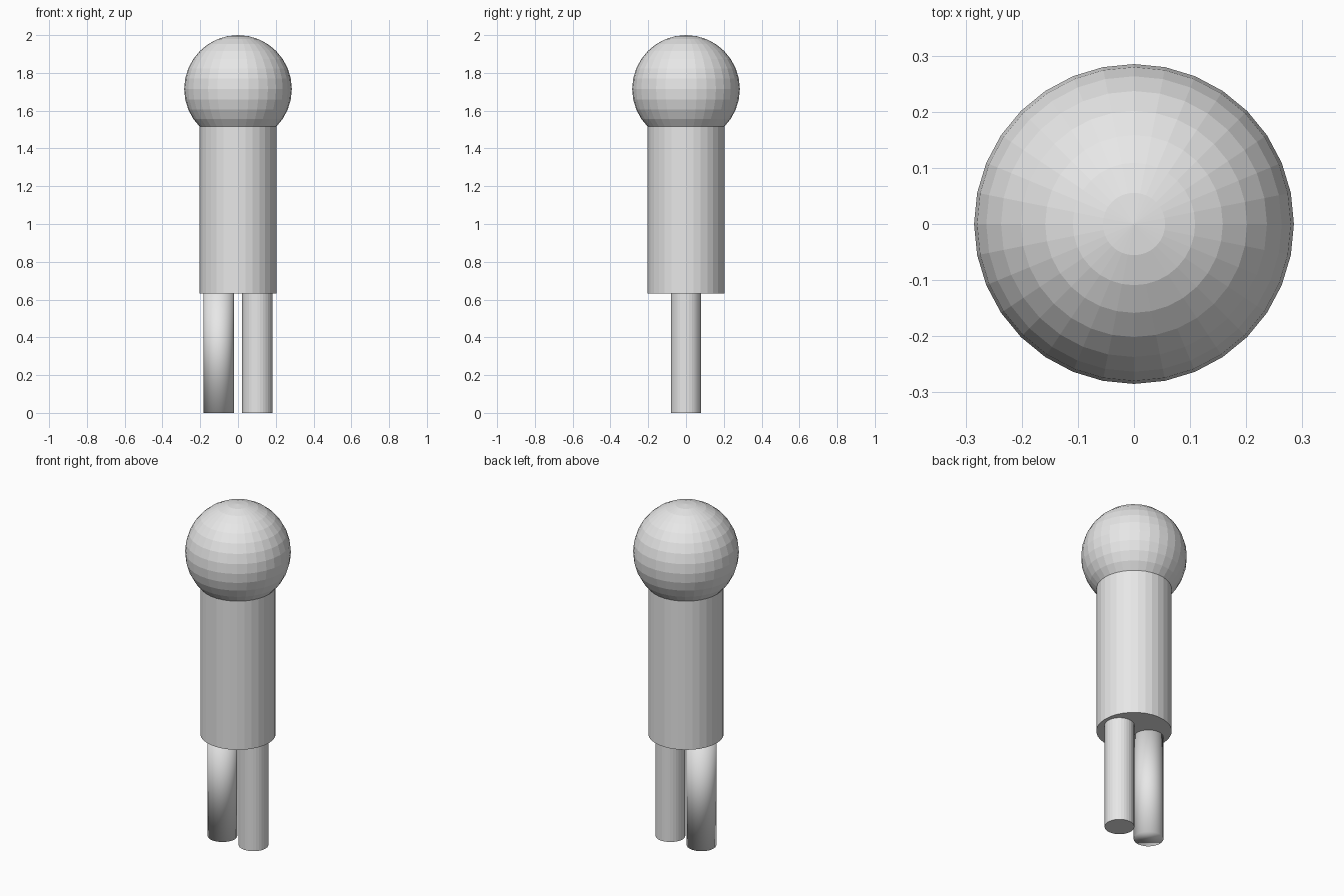
import bpy

cube = bpy.data.objects.get("Cube")
if cube:
    bpy.data.objects.remove(cube, do_unlink=True)

# Single plain grey material
grey = bpy.data.materials.new("light_grey")
grey.use_nodes = True
colour = (0.8, 0.8, 0.8, 1)
grey.diffuse_color = colour
grey.node_tree.nodes["Principled BSDF"].inputs["Base Color"].default_value = colour


def finish(name):
    obj = bpy.context.object
    obj.name = name
    obj.data.materials.append(grey)
    return obj


def cylinder(name, x, radius, bottom, top):
    bpy.ops.mesh.primitive_cylinder_add(
        vertices=32, radius=radius, depth=top - bottom,
        location=(x, 0, (bottom + top) / 2))
    return finish(name)


# Faceted ball head
bpy.ops.mesh.primitive_uv_sphere_add(
    segments=32, ring_count=16, radius=0.285, location=(0, 0, 1.715))
finish("head")

# Faceted trunk, reaching slightly into the head
cylinder("body", 0, 0.203, 0.632, 1.53)

# Left leg is faceted, right leg is smooth all over, caps included
cylinder("left_leg", 0.102, 0.08, 0, 0.66)
right_leg = cylinder("right_leg", -0.102, 0.08, 0, 0.66)
for face in right_leg.data.polygons:
    face.use_smooth = True
